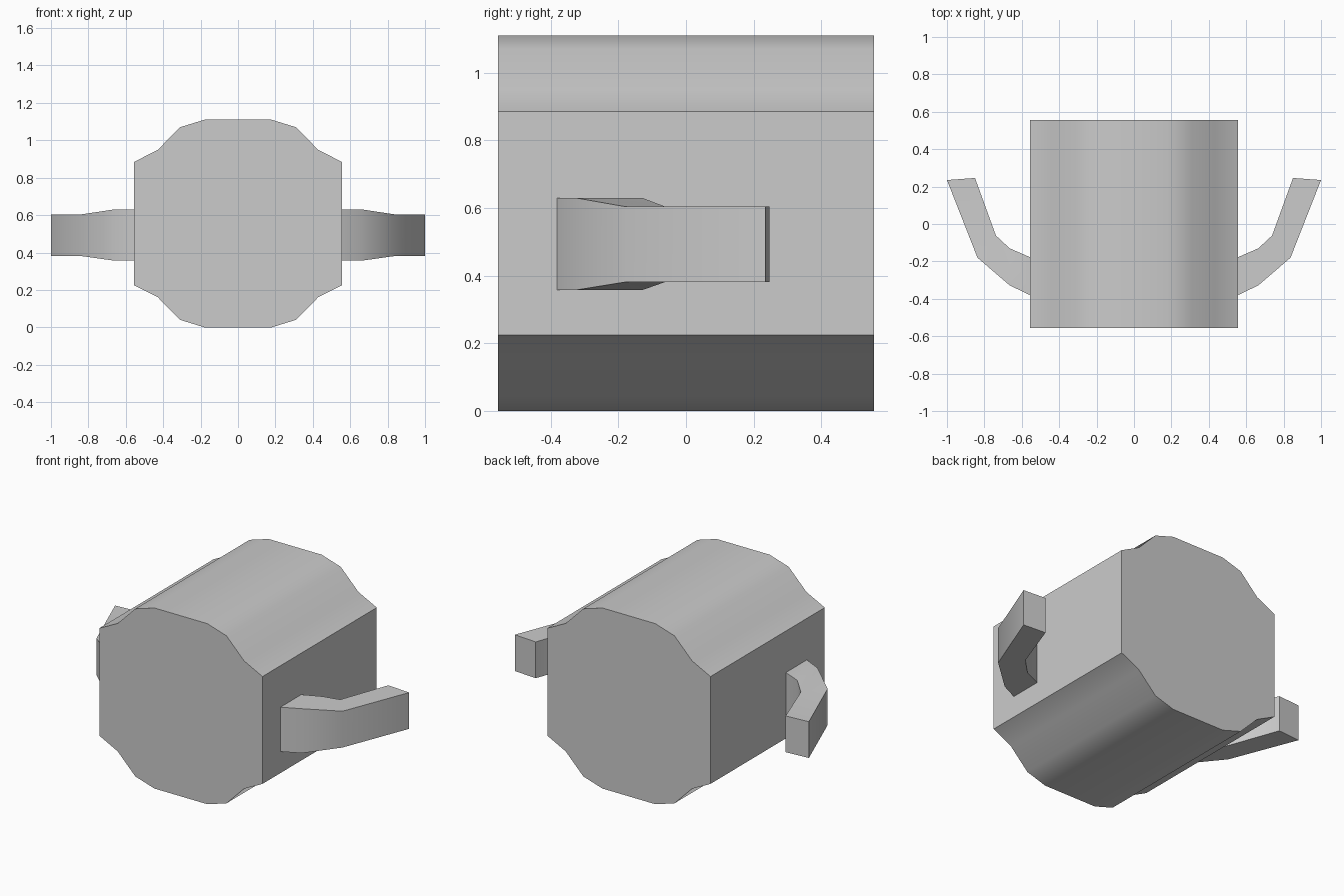
import bpy, bmesh, math

if "Cube" in bpy.data.objects:
    bpy.data.objects.remove(bpy.data.objects["Cube"])


def finish(name, bm):
    bmesh.ops.recalc_face_normals(bm, faces=bm.faces)
    mesh = bpy.data.meshes.new(name)
    bm.to_mesh(mesh)
    bm.free()
    ob = bpy.data.objects.new(name, mesh)
    bpy.context.collection.objects.link(ob)
    bpy.ops.object.select_all(action='DESELECT')
    ob.select_set(True)
    bpy.context.view_layer.objects.active = ob
    bpy.ops.object.shade_smooth_by_angle(angle=math.radians(35))
    return ob


def loft(name, sections):
    # Skin successive closed rings and cap both ends
    bm = bmesh.new()
    rings = [[bm.verts.new(p) for p in s] for s in sections]
    for a, b in zip(rings, rings[1:]):
        for i in range(len(a)):
            j = (i + 1) % len(a)
            bm.faces.new((a[i], a[j], b[j], b[i]))
    bm.faces.new(rings[0])
    bm.faces.new(rings[-1])
    return finish(name, bm)


# Body: scalloped-corner profile extruded front to back
half = 0.555
quarter = [(0.18, half), (0.31, 0.515), (0.43, 0.393), (half, 0.33)]
right = quarter + [(x, -z) for x, z in reversed(quarter)]
outline = right + [(-x, z) for x, z in reversed(right)]
loft("body", [[(x, y, z + half) for x, z in outline] for y in (-half, half)])

# Arms: (outer edge, inner edge, bottom z, top z) along a bent path
arm_path = [
    ((0.55, -0.383), (0.55, -0.18), 0.357, 0.63),
    ((0.665, -0.328), (0.665, -0.13), 0.357, 0.63),
    ((0.837, -0.18), (0.738, -0.062), 0.381, 0.604),
    ((1.0, 0.235), (0.85, 0.246), 0.381, 0.604),
]
for name, s in (("right_arm", 1), ("left_arm", -1)):
    loft(name, [[(s * o[0], o[1], lo), (s * o[0], o[1], hi),
                 (s * i[0], i[1], hi), (s * i[0], i[1], lo)]
                for o, i, lo, hi in arm_path])
